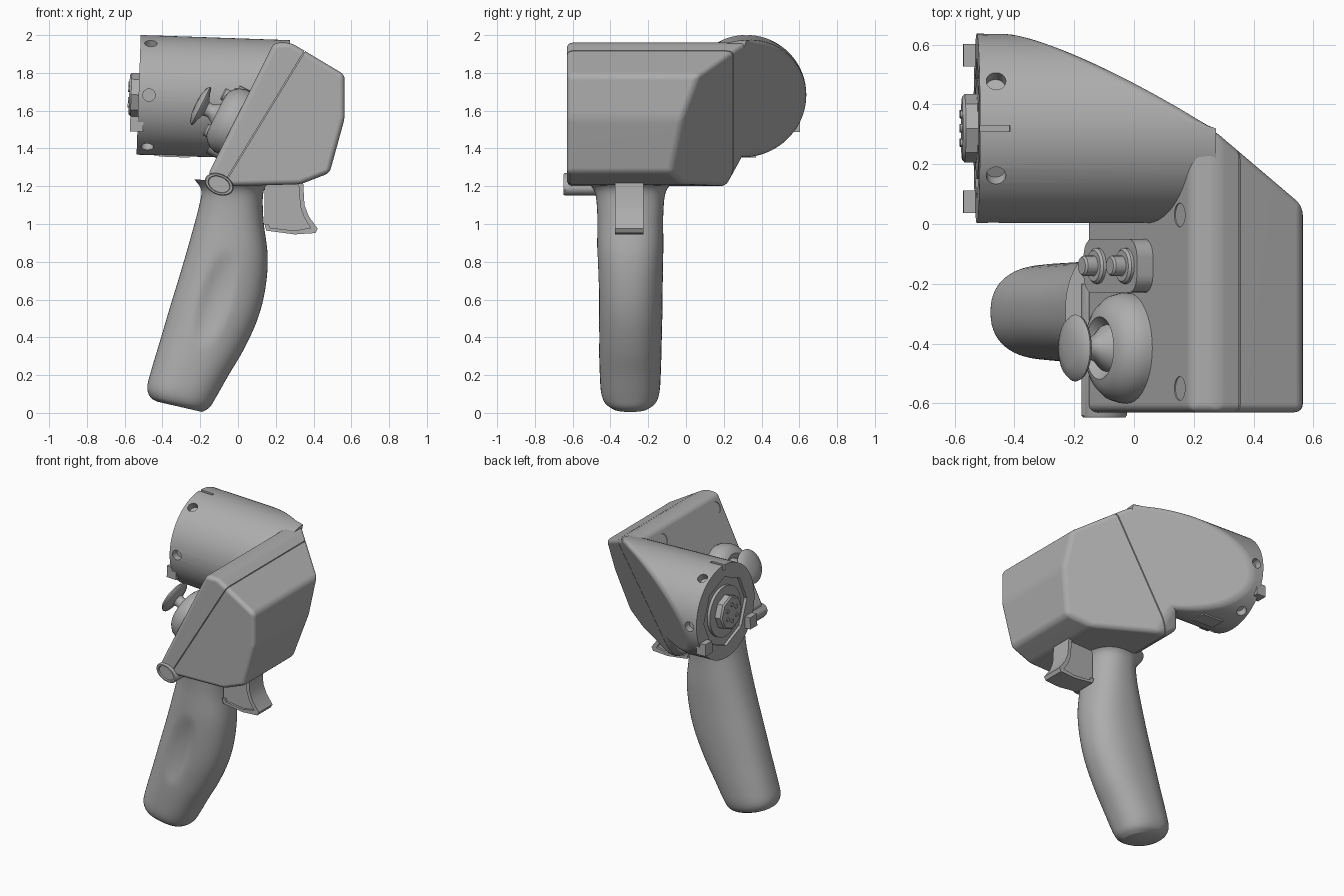
import bpy, bmesh, math
from mathutils import Matrix, Vector

if "Cube" in bpy.data.objects:
    bpy.data.objects.remove(bpy.data.objects["Cube"])

grey = bpy.data.materials.new("mid_grey")
grey.use_nodes = True
colour = (0.42, 0.42, 0.42, 1)
grey.diffuse_color = colour
grey.node_tree.nodes["Principled BSDF"].inputs["Base Color"].default_value = colour


def finish(name, bm, angle=35, weighted=False):
    bmesh.ops.recalc_face_normals(bm, faces=bm.faces[:])
    me = bpy.data.meshes.new(name)
    bm.to_mesh(me)
    bm.free()
    me.materials.append(grey)
    me.shade_smooth()
    me.set_sharp_from_angle(angle=math.radians(angle))
    ob = bpy.data.objects.new(name, me)
    bpy.context.scene.collection.objects.link(ob)
    if weighted:
        ob.modifiers.new("normals", 'WEIGHTED_NORMAL').keep_sharp = True
    return ob


def cut(bm, point, normal):
    """Remove everything in front of a plane and close the opening."""
    geom = bm.verts[:] + bm.edges[:] + bm.faces[:]
    res = bmesh.ops.bisect_plane(bm, geom=geom, plane_co=point, plane_no=normal, clear_outer=True)
    edges = [e for e in res["geom_cut"] if isinstance(e, bmesh.types.BMEdge)]
    bmesh.ops.edgeloop_fill(bm, edges=edges)
    bmesh.ops.recalc_face_normals(bm, faces=bm.faces[:])


def extrude_y(points, y0, y1, bevel=0.0, segments=3):
    bm = bmesh.new()
    face = bm.faces.new([bm.verts.new((x, y0, z)) for x, z in points])
    res = bmesh.ops.extrude_face_region(bm, geom=[face])
    new = [v for v in res["geom"] if isinstance(v, bmesh.types.BMVert)]
    bmesh.ops.translate(bm, verts=new, vec=(0, y1 - y0, 0))
    bmesh.ops.recalc_face_normals(bm, faces=bm.faces[:])
    if bevel:
        round_edges(bm, bm.edges[:], bevel, segments)
    return bm


def round_edges(bm, edges, size, segments=4, clamp=True):
    bmesh.ops.bevel(bm, geom=edges, offset=size, segments=segments, profile=0.5,
                    affect='EDGES', clamp_overlap=clamp)


def loft(bm, rings):
    rows = [[bm.verts.new(p) for p in ring] for ring in rings]
    n = len(rows[0])
    for a, b in zip(rows, rows[1:]):
        for i in range(n):
            bm.faces.new((a[i], a[(i + 1) % n], b[(i + 1) % n], b[i]))
    bm.faces.new(rows[0])
    bm.faces.new(rows[-1])


def revolve(bm, profile, frame, sides=40):
    turn = [2 * math.pi * i / sides for i in range(sides)]
    loft(bm, [[frame @ Vector((r * math.cos(t), r * math.sin(t), h)) for t in turn]
              for r, h in profile])


def box(bm, size, frame):
    bmesh.ops.create_cube(bm, size=1, matrix=frame @ Matrix.Diagonal((*size, 1)))


def subtract(ob, cutter_bm):
    cutter = finish("cutter", cutter_bm)
    cutter.hide_render = True
    mod = ob.modifiers.new("holes", 'BOOLEAN')
    mod.operation, mod.solver, mod.object = 'DIFFERENCE', 'EXACT', cutter
    bpy.context.view_layer.objects.active = ob
    bpy.ops.object.modifier_move_to_index(modifier="holes", index=0)
    bpy.ops.object.modifier_apply(modifier="holes")
    bpy.data.objects.remove(cutter)
    ob.data.set_sharp_from_angle(angle=math.radians(35))


def at(frame, x, y, z=0):
    return frame @ Matrix.Translation((x, y, z))


# Shared planes and local frames
back_point, back_normal = Vector((0.35, 0.25, 1.91)), Vector((0.623, 1, -0.38)).normalized()
seam_normal = Vector((0.854, 0, -0.52)).normalized()
panel = Matrix(((0.447, 0, -0.894, -0.16), (0, 1, 0, 0), (0.894, 0, 0.447, 1.26), (0, 0, 0, 1)))
tilt = math.radians(2)
barrel_frame = Matrix.Translation((-0.526, 0.32, 1.684)) @ Matrix.Rotation(math.pi / 2 + tilt, 4, 'Y')
axis = barrel_frame.to_3x3() @ Vector((0, 0, 1))

# Head: rounded housing in two shells with a fine seam between them
head_profile = [(-0.16, 1.26), (0.19, 1.96), (0.28, 1.96), (0.565, 1.79), (0.565, 1.56),
                (0.485, 1.27), (0.33, 1.21), (-0.08, 1.20)]
head = extrude_y(head_profile, -0.63, 0.5)
cut(head, back_point, back_normal)
cut(head, (0, 0.21, 1.2), Vector((0, 1, -0.55)).normalized())
round_edges(head, head.edges[:], 0.028)
core = head.copy()
centre = Vector((0.2, -0.2, 1.6))
bmesh.ops.scale(core, vec=(0.975,) * 3, verts=core.verts[:], space=Matrix.Translation(-centre))
finish("head_core", core, weighted=True)
nose = head.copy()
cut(nose, back_point + seam_normal * 0.0025, -seam_normal)
finish("nose_shell", nose, weighted=True)
cut(head, back_point - seam_normal * 0.0025, seam_normal)
panel_shell = finish("panel_shell", head, weighted=True)
holes = bmesh.new()
for y in (0.03, -0.55):
    revolve(holes, [(0.04, -0.05), (0.04, 0.1)], at(panel, 0.7, y), 24)
subtract(panel_shell, holes)

# Barrel: cylinder sliced by the sloping back of the head
bm = bmesh.new()
revolve(bm, [(0.317, 0), (0.317, 0.79)], barrel_frame, 72)
cut(bm, back_point, back_normal)
cut(bm, back_point - seam_normal * 0.01, seam_normal)
rim = []
for e in bm.edges:
    normals = [f.normal for f in e.link_faces]
    if any(n.dot(back_normal) > 0.999 for n in normals) and any(abs(n.dot(axis)) < 0.1 for n in normals):
        rim.append(e)
round_edges(bm, rim, 0.03, 4, False)
barrel = finish("barrel", bm, weighted=True)
holes = bmesh.new()
for k in range(6):
    spoke = barrel_frame @ Matrix.Translation((0, 0, 0.055)) @ Matrix.Rotation(k * math.pi / 3, 4, 'Z') \
        @ Matrix.Rotation(math.pi / 2, 4, 'X')
    revolve(holes, [(0.033, 0.27), (0.033, 0.36)], spoke, 20)
revolve(holes, [(0.235, -0.05), (0.235, 0.02)], barrel_frame, 8)
box(holes, (0.08, 0.02, 0.16), at(barrel_frame, -0.32, 0, 0.02))
subtract(barrel, holes)

# Barrel end: coupling nut, pins and locating tabs
bm = bmesh.new()
revolve(bm, [(0.115, 0.03), (0.115, -0.04), (0.105, -0.05)], barrel_frame, 8)
revolve(bm, [(0.17, 0.03), (0.17, 0.0)], barrel_frame, 32)
for k in range(6):
    a = k * math.pi / 3
    revolve(bm, [(0.014, 0), (0.014, -0.056)], at(barrel_frame, 0.055 * math.cos(a), 0.055 * math.sin(a)), 12)
for y in (-0.245, 0.245):
    box(bm, (0.08, 0.075, 0.07), at(barrel_frame, 0.155, y, -0.005))
finish("coupling", bm)
bm = bmesh.new()
box(bm, (0.012, 0.1, 0.16), at(barrel_frame, 0.317, 0, 0.2))
finish("barrel_key", bm)

# Grip: left and right edge points with half width, smoothed between rows
rows = [(-0.23, 1.235, 0.18, 1.225, 0.24), (-0.195, 1.18, 0.135, 1.17, 0.19),
        (-0.205, 1.10, 0.135, 1.02, 0.175), (-0.25, 0.93, 0.157, 0.83, 0.175),
        (-0.305, 0.74, 0.145, 0.66, 0.172), (-0.36, 0.56, 0.105, 0.50, 0.17),
        (-0.41, 0.39, 0.03, 0.335, 0.166), (-0.455, 0.24, -0.05, 0.20, 0.162),
        (-0.48, 0.14, -0.115, 0.085, 0.155), (-0.465, 0.085, -0.15, 0.03, 0.135),
        (-0.43, 0.06, -0.19, 0.005, 0.10)]


def spline(p, t):
    i = min(int(t), len(p) - 2)
    f = t - i
    a, b, c, d = (p[max(0, min(len(p) - 1, i + k))] for k in (-1, 0, 1, 2))
    return [0.5 * (2 * q + (r - o) * f + (2 * o - 5 * q + 4 * r - s) * f * f
                   + (3 * q - o - 3 * r + s) * f ** 3) for o, q, r, s in zip(a, b, c, d)]


def grip_ring(row, sides=56):
    x0, z0, x1, z1, half = row
    ring = []
    for i in range(sides):
        t = 2 * math.pi * i / sides
        c, s = (math.copysign(abs(v) ** 0.87, v) for v in (math.cos(t), math.sin(t)))
        x, z = (x0 + x1) / 2 + c * (x1 - x0) / 2, (z0 + z1) / 2 + c * (z1 - z0) / 2
        y = -0.295 + s * half
        # shallow oval thumb dent on the front side
        if s < 0:
            u, v = x + 0.125, z - 0.6
            along, across = 0.3 * u + 0.954 * v, 0.954 * u - 0.3 * v
            y += 0.03 * max(0, 1 - (along / 0.27) ** 2 - (across / 0.085) ** 2)
        ring.append((x, y, z))
    return ring


bm = bmesh.new()
steps = 6 * (len(rows) - 1)
loft(bm, [grip_ring(spline(rows, k / 6)) for k in range(steps + 1)])
finish("grip", bm, 50)

# Trigger: narrow body with a wider rim along its lower and outer edge
outer = [(0.14, 1.0), (0.15, 0.965), (0.3, 0.945), (0.41, 0.952), (0.422, 0.975),
         (0.375, 1.04), (0.352, 1.1), (0.345, 1.22)]
finish("trigger", extrude_y([(0.14, 1.22)] + outer, -0.36, -0.24))
inner = [(0.32, 1.22), (0.33, 1.09), (0.352, 1.03), (0.385, 0.98), (0.3, 0.965), (0.17, 0.98), (0.16, 1.0)]
finish("trigger_rim", extrude_y(outer + inner, -0.375, -0.225))

# Oval tube under the panel, with a raised lip
bm = bmesh.new()
oval = Matrix.Translation((-0.1, 0, 1.21)) @ Matrix.Rotation(math.radians(25), 4, 'Y') \
    @ Matrix.Rotation(math.pi / 2, 4, 'X') @ Matrix.Diagonal((1, 0.68, 1, 1))
revolve(bm, [(0.08, 0.2), (0.08, 0.64), (0.074, 0.648), (0.062, 0.648), (0.058, 0.638)], oval)
finish("oval_tube", bm)

# Thumb stick on a domed boss
bm = bmesh.new()
stick = at(panel, 0.31, -0.415)
revolve(bm, [(0.185, -0.03), (0.185, 0.02), (0.175, 0.055), (0.15, 0.085), (0.125, 0.1),
             (0.105, 0.105), (0.095, 0.095), (0.07, 0.07)], stick)
finish("stick_boss", bm, 40)
bm = bmesh.new()
revolve(bm, [(0.085, 0.06), (0.075, 0.09), (0.05, 0.115), (0.036, 0.14), (0.04, 0.165), (0.075, 0.18),
             (0.108, 0.188), (0.112, 0.196), (0.1, 0.21), (0.06, 0.222), (0.02, 0.226)], stick)
finish("thumb_stick", bm, 50)

# Two buttons with collars on a raised rounded base
bm = bmesh.new()
box(bm, (0.4, 0.18, 0.1), at(panel, 0.3, -0.14, 0.01))
upright = [e for e in bm.edges
           if abs((e.verts[0].co - e.verts[1].co).normalized().dot(panel.col[2].to_3d())) > 0.9]
round_edges(bm, upright, 0.06, 5)
finish("button_base", bm, weighted=True)
bm = bmesh.new()
for u in (0.21, 0.42):
    revolve(bm, [(0.06, 0.05), (0.06, 0.07), (0.052, 0.078)], at(panel, u, -0.14), 24)
    revolve(bm, [(0.034, 0.07), (0.034, 0.115), (0.028, 0.122)], at(panel, u, -0.14), 24)
finish("buttons", bm)
